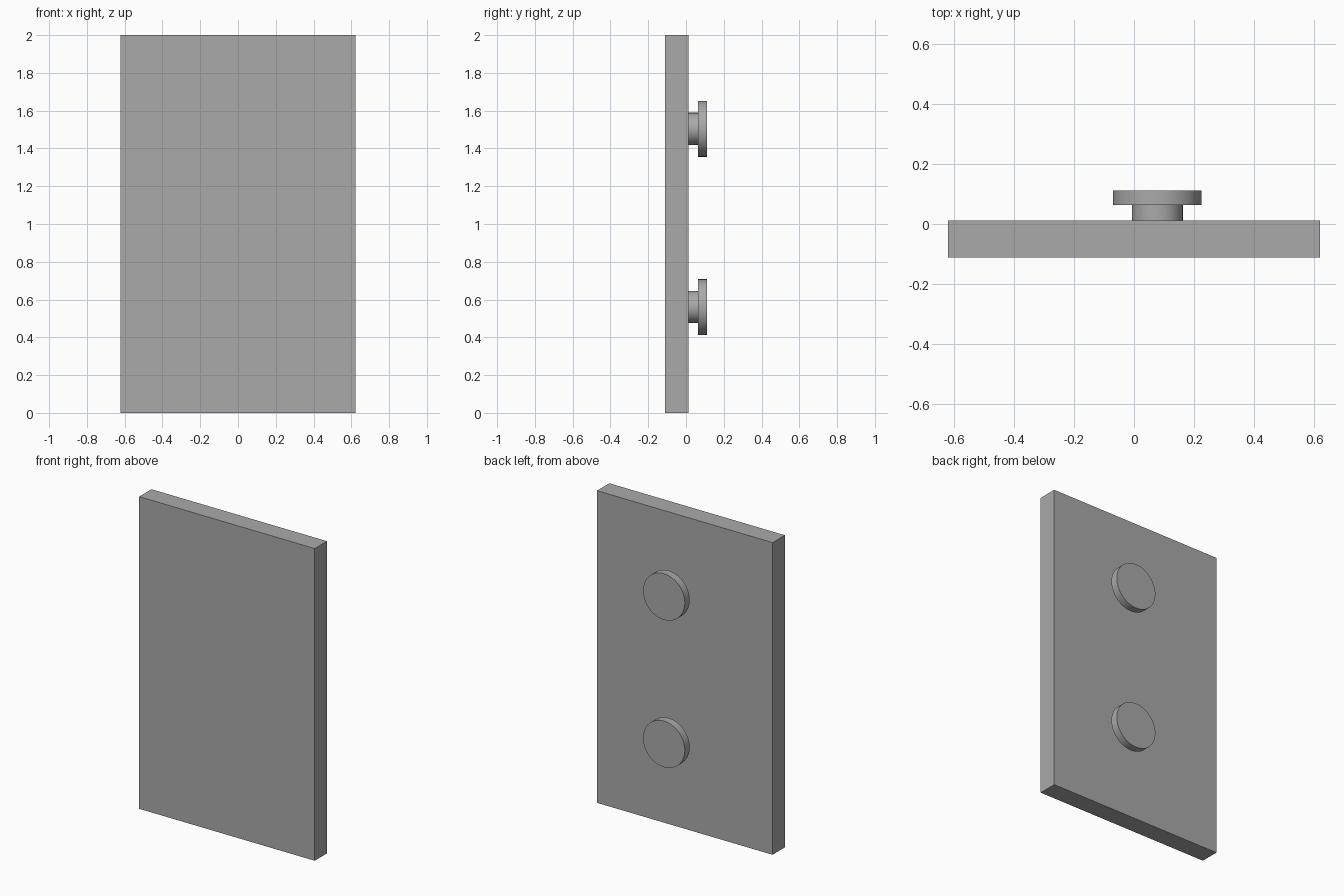
import bpy
import math

cube = bpy.data.objects.get("Cube")
if cube:
    bpy.data.objects.remove(cube, do_unlink=True)

grey = bpy.data.materials.new("plain_grey")
grey.use_nodes = True
COLOR = (0.4, 0.4, 0.4, 1)
grey.diffuse_color = COLOR
grey.node_tree.nodes["Principled BSDF"].inputs["Base Color"].default_value = COLOR

KNOB_X = 0.078


def disc(name, radius, y0, y1, z):
    """Smooth cylinder whose axis runs along y."""
    bpy.ops.mesh.primitive_cylinder_add(
        vertices=64, radius=radius, depth=y1 - y0,
        location=(KNOB_X, (y0 + y1) / 2, z), rotation=(math.pi / 2, 0, 0))
    ob = bpy.context.object
    ob.name = name
    ob.data.materials.append(grey)
    bpy.ops.object.shade_smooth_by_angle()


# Flat upright panel
bpy.ops.mesh.primitive_cube_add(size=1, location=(0, -0.05, 1))
panel = bpy.context.object
panel.name = "panel"
panel.scale = (1.244, 0.124, 2)
bpy.ops.object.transform_apply(location=False, rotation=False, scale=True)
panel.data.materials.append(grey)

# Two mounting knobs on the back, each a stem with a wider head
for label, z in (("lower", 0.56), ("upper", 1.504)):
    disc(label + "_knob_stem", 0.085, 0.012, 0.063, z)
    disc(label + "_knob_head", 0.148, 0.063, 0.112, z)
